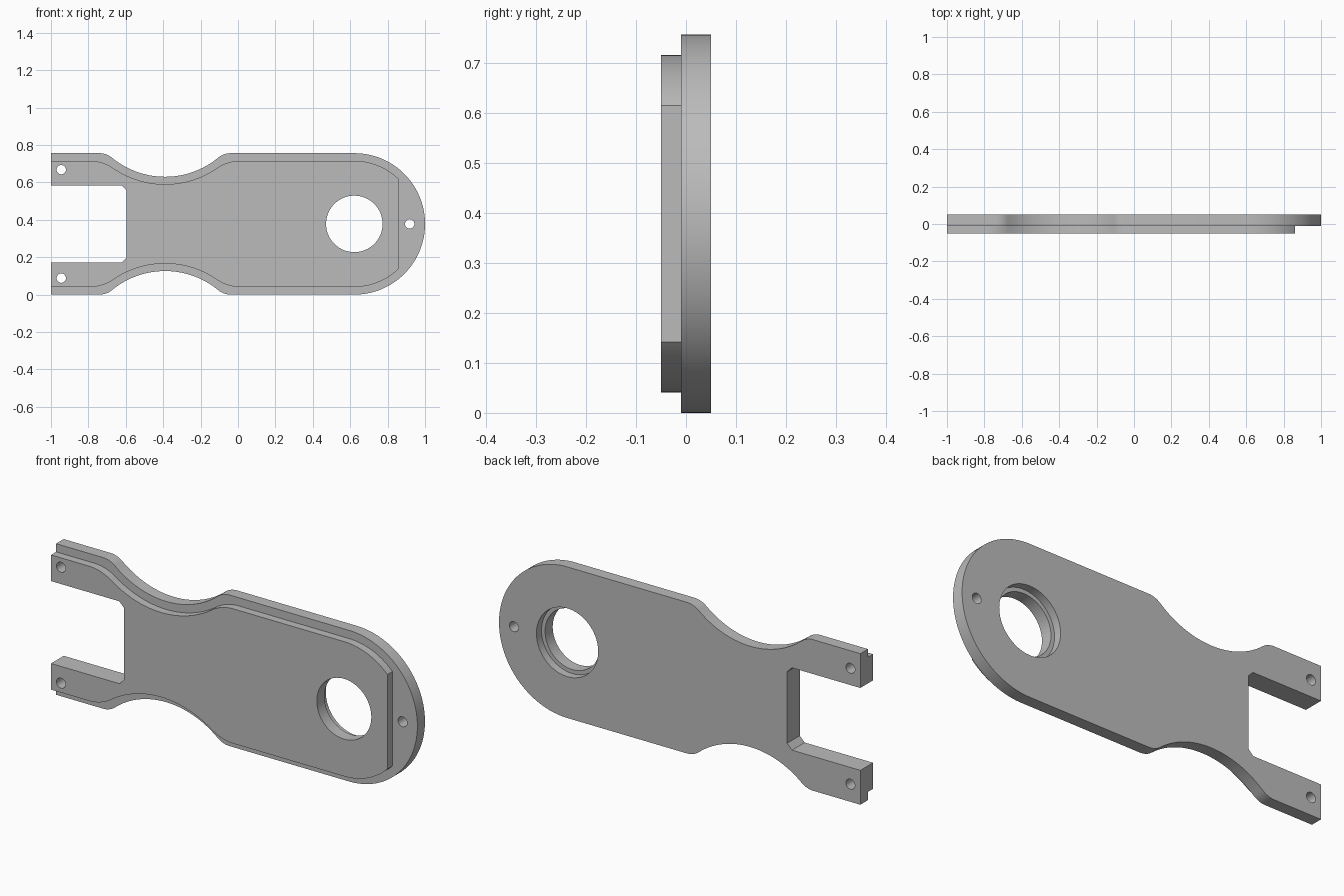
import bpy, bmesh
from math import sin, cos, pi, asin, acos, hypot

if "Cube" in bpy.data.objects:
    bpy.data.objects.remove(bpy.data.objects["Cube"], do_unlink=True)

MID = 0.378          # height of the symmetry line
HUB_X = 0.622        # centre of the round end
WAIST_X = -0.39      # centre of the narrow waist

grey = bpy.data.materials.new("plain grey")
grey.use_nodes = True
grey.diffuse_color = (0.5, 0.5, 0.5, 1)
grey.node_tree.nodes["Principled BSDF"].inputs["Base Color"].default_value = (0.5, 0.5, 0.5, 1)


def arc(cx, cz, r, a0, a1, n):
    return [(cx + r * cos(a0 + (a1 - a0) * i / n), cz + r * sin(a0 + (a1 - a0) * i / n))
            for i in range(n + 1)]


def prism(name, outline, y0, y1):
    """Extrude an (x, z) outline from y0 to y1."""
    bm = bmesh.new()
    face = bm.faces.new([bm.verts.new((x, y0, z)) for x, z in outline])
    out = bmesh.ops.extrude_face_region(bm, geom=[face])
    moved = [g for g in out["geom"] if isinstance(g, bmesh.types.BMVert)]
    bmesh.ops.translate(bm, verts=moved, vec=(0, y1 - y0, 0))
    bmesh.ops.recalc_face_normals(bm, faces=bm.faces)
    mesh = bpy.data.meshes.new(name)
    bm.to_mesh(mesh)
    bm.free()
    mesh.materials.append(grey)
    ob = bpy.data.objects.new(name, mesh)
    bpy.context.collection.objects.link(ob)
    return ob


def body_outline(half, neck, reach, waist_r, end_x):
    """Forked arm outline: round end, filleted waist, chamfered slot."""
    depth = half - neck
    total = (reach ** 2 + depth ** 2) / (2 * depth)   # waist radius + fillet radius
    fillet = total - waist_r
    t = asin(reach / total)
    # upper half, heights relative to the symmetry line
    start = acos(min(1, (end_x - HUB_X) / half))
    top = arc(HUB_X, 0, half, start, pi / 2, 40)
    top += arc(WAIST_X + reach, half - fillet, fillet, pi / 2, pi / 2 + t, 10)
    top += arc(WAIST_X, neck + waist_r, waist_r, -pi / 2 + t, -pi / 2 - t, 36)[1:]
    top += arc(WAIST_X - reach, half - fillet, fillet, pi / 2 - t, pi / 2, 10)[1:]
    top += [(-1, half), (-1, 0.206), (-0.622, 0.206), (-0.595, 0.179)]
    low = [(x, -z) for x, z in reversed(top)]
    if start == 0:
        low.pop()
    return [(x, MID + z) for x, z in top + low]


def drill(ob, x, z, r, y0=-0.2, y1=0.2, n=32):
    cutter = prism("cutter", arc(x, z, r, 0, 2 * pi, n)[:-1], y0, y1)
    cutter.hide_render = True
    mod = ob.modifiers.new("hole", "BOOLEAN")
    mod.operation, mod.solver, mod.object = "DIFFERENCE", "EXACT", cutter
    bpy.context.view_layer.objects.active = ob
    bpy.ops.object.modifier_apply(modifier=mod.name)
    bpy.data.objects.remove(cutter, do_unlink=True)


# Back plate and the smaller raised layer on its front
plate = prism("back_plate", body_outline(MID, 0.252, 0.35, 0.446, 1), -0.01, 0.05)
raised = prism("raised_front_layer", body_outline(0.337, 0.212, 0.40, 0.488, 0.862), -0.05, -0.01)

# Bearing bore through both, and bolt holes in the fork tips
for part in (plate, raised):
    drill(part, HUB_X, MID, 0.151, n=64)
    for side in (-1, 1):
        drill(part, -0.945, MID + side * 0.29, 0.025)

# Counterbore on the back and the bolt hole in the round tip
drill(plate, HUB_X, MID, 0.171, y0=0.01, n=64)
drill(plate, 0.918, MID, 0.025)

# Smooth curved walls, crisp edges
for part in (plate, raised):
    bpy.ops.object.select_all(action="DESELECT")
    part.select_set(True)
    bpy.context.view_layer.objects.active = part
    bpy.ops.object.shade_smooth_by_angle(angle=pi / 7)
